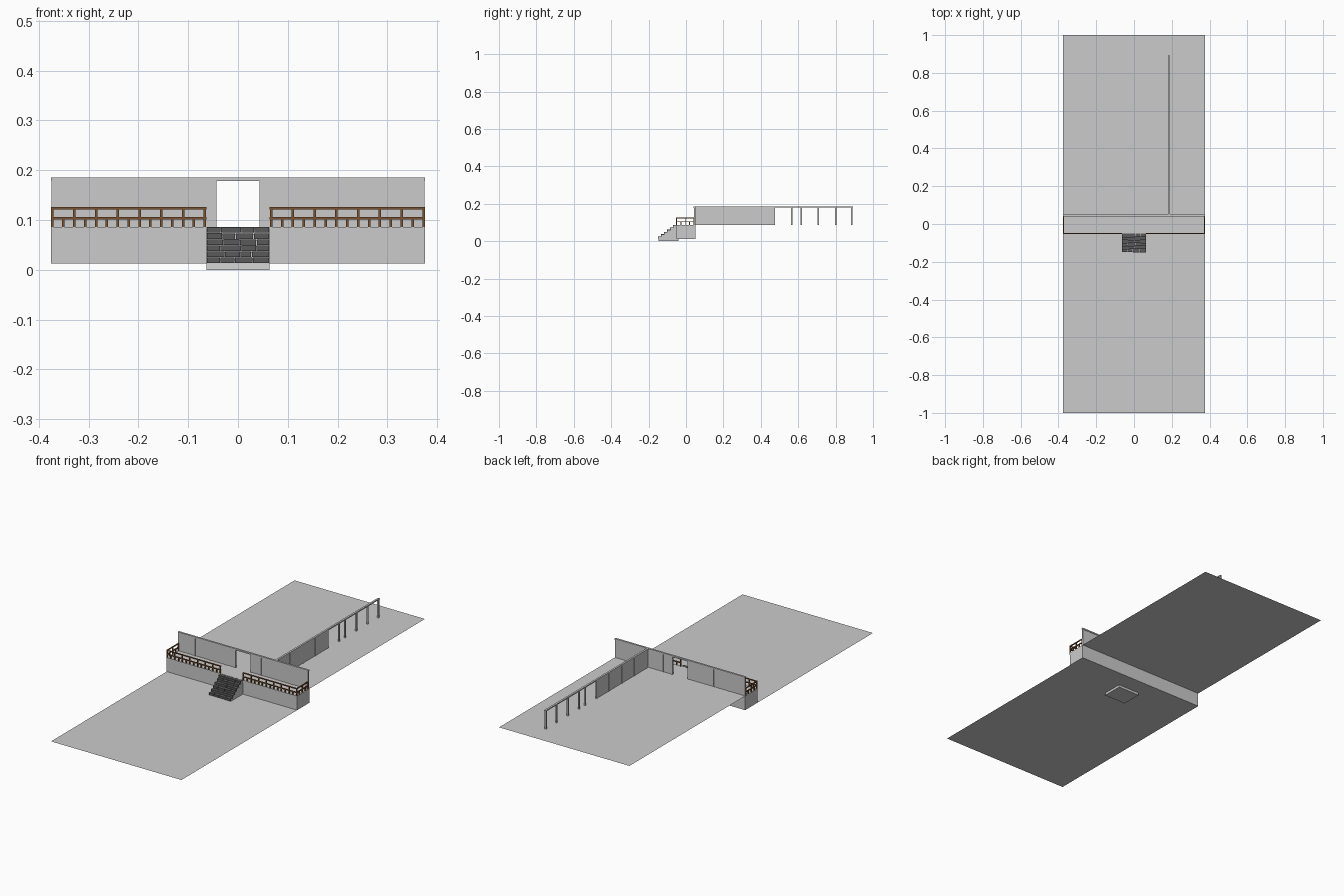
import bpy, bmesh, random
from mathutils import Matrix, Vector

if "Cube" in bpy.data.objects:
    bpy.data.objects.remove(bpy.data.objects["Cube"])

random.seed(4)


def material(name, rgb):
    m = bpy.data.materials.new(name)
    m.diffuse_color = (*rgb, 1)
    m.use_nodes = True
    m.node_tree.nodes["Principled BSDF"].inputs["Base Color"].default_value = m.diffuse_color
    return m


wood = material("brown_wood", (0.20, 0.085, 0.03))
stone = material("dark_stone", (0.10, 0.10, 0.10))


def finish(name, bm, mat=None):
    bmesh.ops.recalc_face_normals(bm, faces=bm.faces)
    me = bpy.data.meshes.new(name)
    bm.to_mesh(me)
    bm.free()
    ob = bpy.data.objects.new(name, me)
    bpy.context.collection.objects.link(ob)
    if mat:
        me.materials.append(mat)
    return ob


def boxes(name, items, mat=None):
    """One object from (x0, x1, y0, y1, z0, z1) boxes."""
    bm = bmesh.new()
    for x0, x1, y0, y1, z0, z1 in items:
        c = Vector((x0 + x1, y0 + y1, z0 + z1)) / 2
        size = Matrix.Diagonal((x1 - x0, y1 - y0, z1 - z0, 1))
        bmesh.ops.create_cube(bm, size=1, matrix=Matrix.Translation(c) @ size)
    return finish(name, bm, mat)


def sheet(name, y0, y1, z):
    bm = bmesh.new()
    bm.faces.new([bm.verts.new(p) for p in
                  ((-W, y0, z), (W, y0, z), (W, y1, z), (-W, y1, z))])
    return finish(name, bm)


def mirrored(items):
    return items + [(-b, -a, *rest) for a, b, *rest in items]


W, LOW, HIGH, TOP = 0.375, 0.013, 0.086, 0.185

# Ground levels and raised terrace
sheet("lower_ground", -1, -0.05, LOW)
sheet("upper_ground", 0.05, 1, HIGH)
boxes("terrace_base", [(-W, W, -0.05, 0.05, LOW, 0.073)])
boxes("terrace_deck", [(-W, W, -0.051, 0.05, 0.073, HIGH)])

# Front wall: posts, thin panels and a top beam over the doorway
posts = [0.37, 0.28, 0.19, 0.10, 0.047]
wall = [(x - 0.004, x + 0.004, 0.042, 0.05, HIGH, 0.178) for x in posts]
boxes("front_wall_posts", mirrored(wall))
boxes("front_wall_panels", mirrored([(0.047, 0.37, 0.044, 0.048, HIGH, 0.178)]))
boxes("front_wall_beam", [(-W, W, 0.041, 0.051, 0.178, TOP)])

# Side wall: panelled part followed by bare posts
ys = [0.06, 0.16, 0.265, 0.37, 0.471, 0.565, 0.615, 0.706, 0.80, 0.887]
boxes("side_wall_posts", [(0.181, 0.189, y - 0.004, y + 0.004, HIGH, 0.18) for y in ys])
boxes("side_wall_panels", [(0.183, 0.187, 0.05, 0.471, HIGH, 0.18)])
boxes("side_wall_beam", [(0.18, 0.19, 0.05, 0.893, 0.179, TOP)])

# Railing: two rails, tall posts and short pickets between them
R, MID, RAIL = 0.0025, 0.104, 0.126
front, side = [], []
for z in (MID, RAIL - 0.002):
    front.append((0.063, W, -0.05 - R, -0.05 + R, z - R, z + R))
    side.append((W - 2 * R, W, -0.05 + R, 0.045, z - R, z + R))
for i in range(15):
    x = 0.0665 + i * (0.3725 - 0.0665) / 14
    front.append((x - R, x + R, -0.05 - R, -0.05 + R, HIGH,
                  RAIL - 0.004 if i % 2 == 0 else MID))
for i in range(1, 5):
    y = -0.05 + i * 0.023
    side.append((W - 2 * R, W, y - R, y + R, HIGH,
                 RAIL - 0.004 if i % 2 == 0 else MID))
boxes("front_railing", mirrored(front), wood)
boxes("side_railing", mirrored(side), wood)

# Stair body: stepped profile extruded across x
N, S = 6, 0.063
rise, run = (HIGH - LOW) / N, 0.016
profile = [(-0.04, 0.0), (-0.148, 0.0)]
for i in range(N):
    y = -0.146 + i * run
    profile += [(y, LOW + i * rise - (0.003 if i else 0)), (y, LOW + (i + 1) * rise - 0.003)]
profile.append((-0.04, HIGH - 0.003))
bm = bmesh.new()
face = bm.faces.new([bm.verts.new((-S, y, z)) for y, z in profile])
ext = bmesh.ops.extrude_face_region(bm, geom=[face])
bmesh.ops.translate(bm, vec=(2 * S, 0, 0),
                    verts=[v for v in ext["geom"] if isinstance(v, bmesh.types.BMVert)])
finish("stair_body", bm)

# Stone blocks of uneven width laid along each step
blocks = []
for i in range(N):
    cuts = [-S] + sorted(-S + 2 * S * (k + random.uniform(-0.25, 0.25)) / 4
                         for k in range(1, 4)) + [S]
    y, z = -0.146 + i * run, LOW + i * rise
    for a, b in zip(cuts, cuts[1:]):
        j = random.uniform(0, 0.0015)
        blocks.append((a + 0.0006, b - 0.0006, y - 0.003 - j, min(y + run - 0.001, -0.051),
                       z + 0.0006, z + rise - j / 2))
boxes("stair_stones", blocks, stone)
